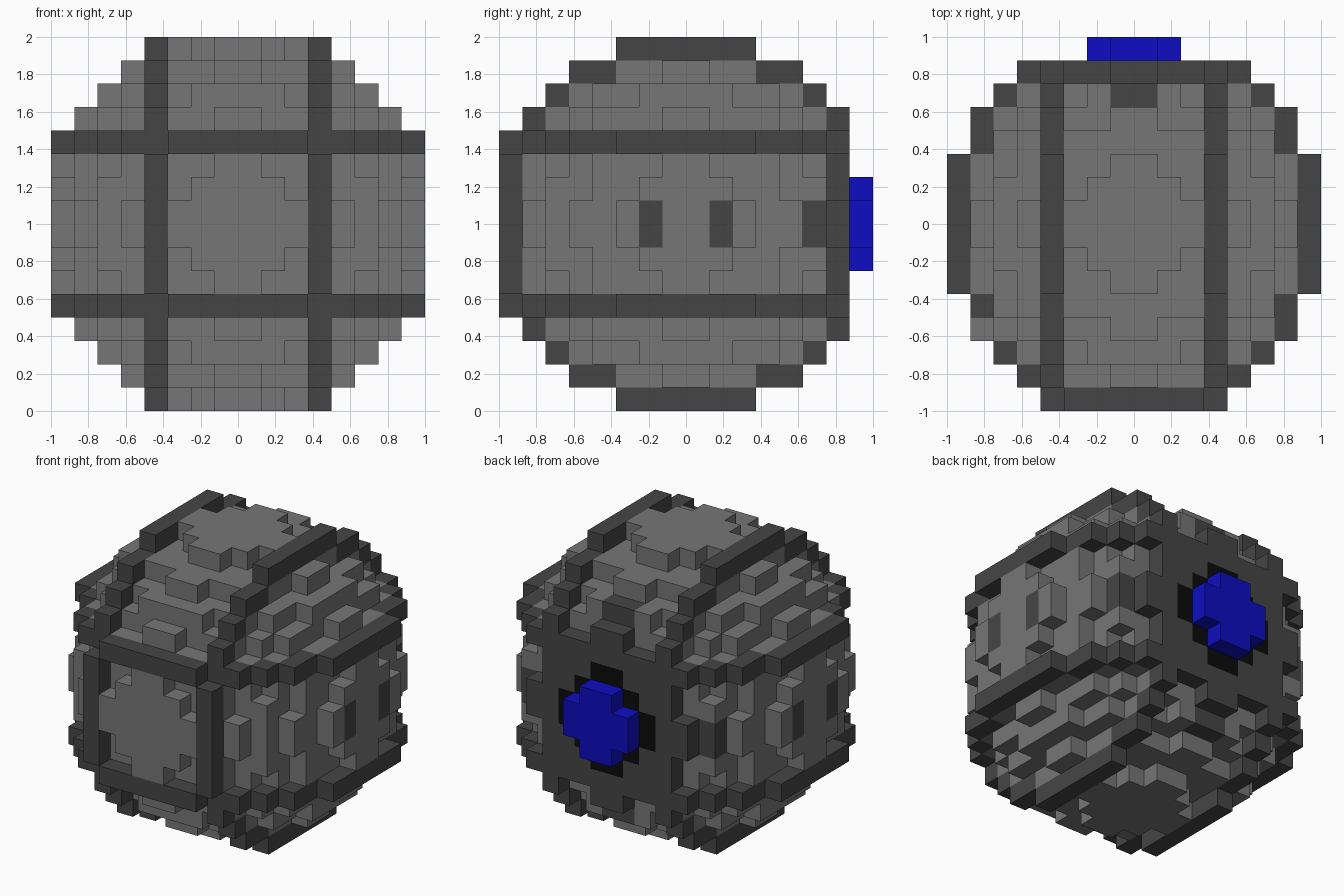
import bpy
import bmesh
from mathutils import Vector

cube = bpy.data.objects.get("Cube")
if cube:
    bpy.data.objects.remove(cube, do_unlink=True)

CELL = 0.125          # edge of one block
R2 = 64               # squared radius of the ball, in blocks


def material(name, rgb):
    m = bpy.data.materials.new(name)
    m.use_nodes = True
    m.diffuse_color = (*rgb, 1)
    bsdf = m.node_tree.nodes["Principled BSDF"]
    bsdf.inputs["Base Color"].default_value = (*rgb, 1)
    bsdf.inputs["Roughness"].default_value = 0.8
    return m


light_grey = material("light grey", (0.18, 0.18, 0.18))
dark_grey = material("dark grey", (0.06, 0.06, 0.06))
black = material("black", (0.003, 0.003, 0.003))
blue = material("blue", (0.004, 0.004, 0.54))

# Sort every block of the ball into a part
axis = [i - 7.5 for i in range(16)]
parts = {"body_shell": set(), "raised_bands": set(), "side_vents": set(),
         "back_plate": set(), "engine_recess": set(), "engine_glow": set()}


def part_of(x, y, z):
    ax, az = abs(x), abs(z)
    back_r2 = x * x + z * z
    if y == 7.5:                                   # flat back with a glowing cross
        return "engine_glow" if back_r2 < 4 else None
    if back_r2 + y * y < R2:
        if y == 6.5:
            return "engine_recess" if back_r2 < 7.75 else "back_plate"
        if y == 5.5 and max(ax, az) == 5.5 and min(ax, az) == 0.5:
            return "back_plate"                    # four tabs round the back plate
        if ax == 7.5 and abs(y) == 1.5 and az == 0.5:
            return "side_vents"
        return "body_shell"
    # Bands stand proud of the ball, out to its full radius
    if (ax == 3.5 and y * y + z * z < R2 - 0.25) or \
       (az == 3.5 and x * x + y * y < R2 - 0.25):
        if (x, y, z) != (-6.5, -4.5, 3.5):         # one chipped block
            return "raised_bands"
    return None


for x in axis:
    for y in axis:
        for z in axis:
            name = part_of(x, y, z)
            if name:
                parts[name].add((x, y, z))
filled = set().union(*parts.values())


def block_object(name, cells, mat):
    """Outer skin of a set of blocks, leaving out faces that touch another block."""
    bm = bmesh.new()
    verts = {}

    def vert(p):
        key = tuple(p)
        if key not in verts:
            verts[key] = bm.verts.new(((p.x * CELL), p.y * CELL, p.z * CELL + 1))
        return verts[key]

    for c in sorted(cells):
        centre = Vector(c)
        for a in range(3):
            for s in (-1, 1):
                n = Vector((0, 0, 0))
                n[a] = s
                if tuple(centre + n) in filled:
                    continue
                u = Vector((0, 0, 0))
                u[(a + 1) % 3] = 0.5
                v = n.cross(u)
                mid = centre + n * 0.5
                bm.faces.new([vert(mid + d) for d in (-u - v, u - v, u + v, v - u)])
    mesh = bpy.data.meshes.new(name)
    bm.to_mesh(mesh)
    bm.free()
    mesh.materials.append(mat)
    obj = bpy.data.objects.new(name, mesh)
    bpy.context.collection.objects.link(obj)


colours = {"body_shell": light_grey, "raised_bands": dark_grey, "side_vents": dark_grey,
           "back_plate": dark_grey, "engine_recess": black, "engine_glow": blue}
for name, cells in parts.items():
    block_object(name, cells, colours[name])
